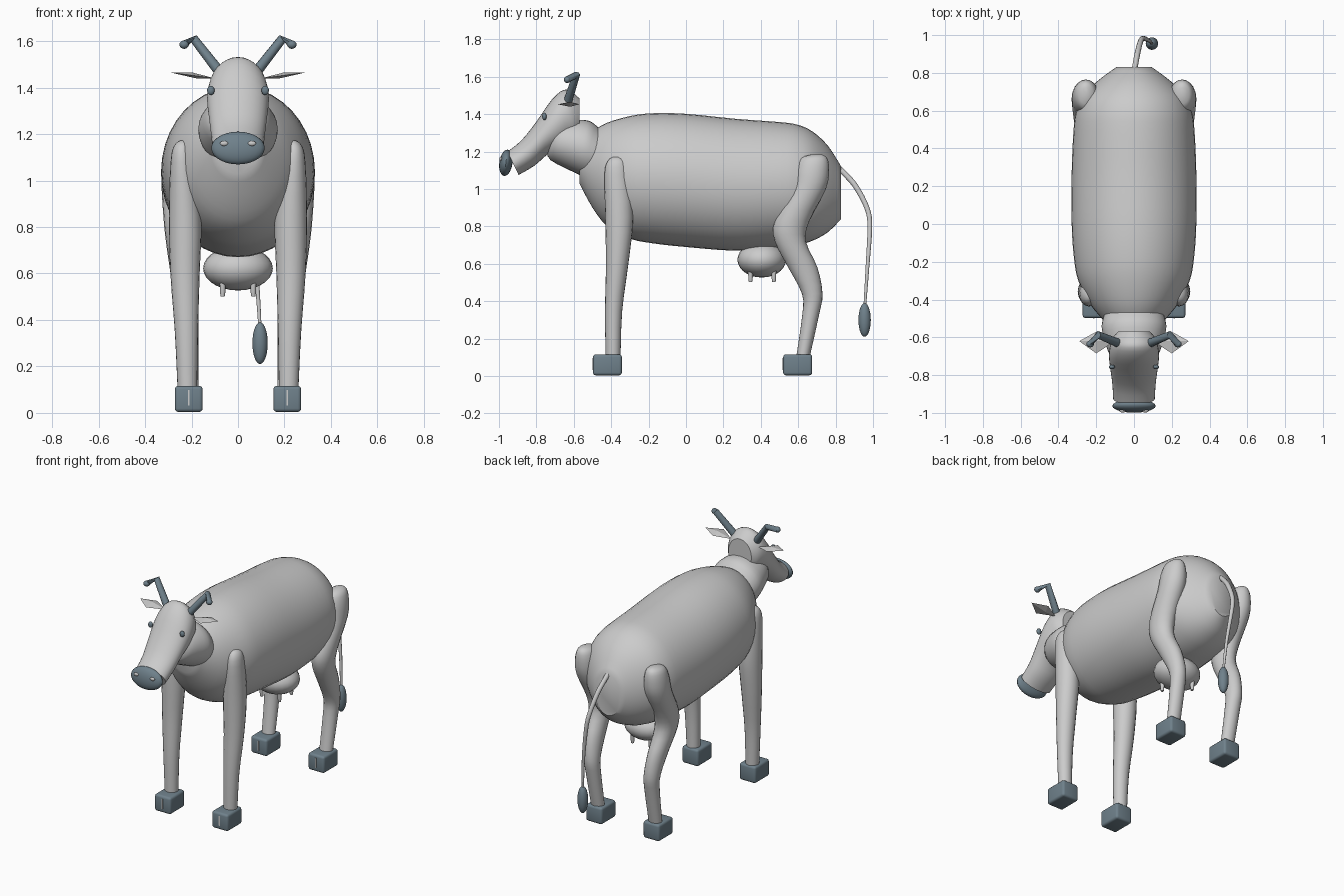
import bpy, bmesh, math
from mathutils import Vector, Matrix

if "Cube" in bpy.data.objects:
    bpy.data.objects.remove(bpy.data.objects["Cube"])

dark = bpy.data.materials.new("slate")
dark.diffuse_color = (0.16, 0.22, 0.26, 1)
dark.use_nodes = True
dark.node_tree.nodes["Principled BSDF"].inputs["Base Color"].default_value = dark.diffuse_color


def finish(name, bm, mat=None, angle=40):
    bmesh.ops.recalc_face_normals(bm, faces=bm.faces)
    me = bpy.data.meshes.new(name)
    bm.to_mesh(me)
    bm.free()
    ob = bpy.data.objects.new(name, me)
    bpy.context.collection.objects.link(ob)
    if mat:
        me.materials.append(mat)
    bpy.ops.object.select_all(action='DESELECT')
    ob.select_set(True)
    bpy.context.view_layer.objects.active = ob
    if angle:
        bpy.ops.object.shade_smooth_by_angle(angle=math.radians(angle))
    return ob


def refine(rows, steps=3):
    """Catmull-Rom interpolation between the key cross-sections."""
    out = []
    for i in range(len(rows) - 1):
        p0, p1, p2 = rows[max(i - 1, 0)], rows[i], rows[i + 1]
        p3 = rows[min(i + 2, len(rows) - 1)]
        for k in range(steps):
            t = k / steps
            out.append([0.5 * (2 * b + (c - a) * t + (2 * a - 5 * b + 4 * c - d) * t * t
                               + (3 * b - a - 3 * c + d) * t ** 3)
                        for a, b, c, d in zip(p0, p1, p2, p3)])
    return out + [list(rows[-1])]


def loft(name, rings):
    """Skin closed rings of points and cap both ends."""
    bm = bmesh.new()
    loops = [[bm.verts.new(p) for p in r] for r in rings]
    n = len(loops[0])
    for a, b in zip(loops, loops[1:]):
        for i in range(n):
            bm.faces.new((a[i], a[(i + 1) % n], b[(i + 1) % n], b[i]))
    bm.faces.new(loops[0])
    bm.faces.new(loops[-1])
    return finish(name, bm)


def trunk(name, rows, n=32):
    """Rows: top y, top z, bottom y, bottom z, half width."""
    rings = []
    for ty, tz, by, bz, w in refine(rows):
        ring = []
        for i in range(n):
            a = math.tau * i / n
            k = (1 + math.sin(a)) / 2
            ring.append((w * math.cos(a), by + (ty - by) * k, bz + (tz - bz) * k))
        rings.append(ring)
    return loft(name, rings)


def leg(name, rows, s, n=20):
    """Rows: centre x, y, z, radius x, radius y."""
    ang = [math.tau * i / n for i in range(n)]
    return loft(name, [[(s * (x + rx * math.cos(a)), y + ry * math.sin(a), z) for a in ang]
                       for x, y, z, rx, ry in refine(rows)])


def ball(name, loc, r, mat=None, tilt=0):
    bm = bmesh.new()
    m = Matrix.Translation(loc) @ Matrix.Rotation(tilt, 4, 'X') @ Matrix.Diagonal((*r, 1))
    bmesh.ops.create_uvsphere(bm, u_segments=24, v_segments=14, radius=1, matrix=m)
    return finish(name, bm, mat)


def box(name, loc, size, mat=None, bevel=0):
    bm = bmesh.new()
    bmesh.ops.create_cube(bm, size=1, matrix=Matrix.Translation(loc) @ Matrix.Diagonal((*size, 1)))
    if bevel:
        bmesh.ops.bevel(bm, geom=bm.edges[:], offset=bevel, segments=3, profile=0.5, affect='EDGES')
    return finish(name, bm, mat, 30)


def tube(name, pts, s=1, mat=None, steps=1, n=12):
    """Points: x, y, z, radius."""
    pts = refine(pts, steps)
    c = [Vector((s * p[0], p[1], p[2])) for p in pts]
    rings = []
    for i, p in enumerate(pts):
        d = (c[min(i + 1, len(c) - 1)] - c[max(i - 1, 0)]).normalized()
        u = d.cross(Vector((0.3, 1, 0.1))).normalized()
        v = d.cross(u)
        rings.append([c[i] + p[3] * (u * math.cos(math.tau * k / n) + v * math.sin(math.tau * k / n))
                      for k in range(n)])
    ob = loft(name, rings)
    if mat:
        ob.data.materials.append(mat)
    return ob


# Torso: y, top z, bottom z, half width
torso = [(-.57, 1.26, 1.03, .10), (-.5, 1.31, .90, .17), (-.42, 1.355, .80, .235),
         (-.3, 1.39, .735, .295), (-.18, 1.405, .71, .318), (0, 1.402, .69, .33),
         (.27, 1.375, .67, .33), (.5, 1.358, .685, .32), (.6, 1.343, .70, .305),
         (.68, 1.305, .725, .27), (.76, 1.23, .77, .19), (.83, 1.12, .84, .095)]
trunk("body", [(y, t, y, b, w) for y, t, b, w in torso], 40)

# Neck and head
trunk("neck", [(-.42, 1.28, -.5, 1.07, .15), (-.47, 1.33, -.54, 1.065, .165),
               (-.52, 1.365, -.60, 1.09, .17), (-.60, 1.37, -.725, 1.155, .14),
               (-.66, 1.36, -.745, 1.21, .11)])
trunk("head", [(-.57, 1.485, -.57, 1.28, .085), (-.61, 1.518, -.59, 1.26, .11),
               (-.655, 1.53, -.62, 1.25, .125), (-.72, 1.475, -.67, 1.22, .133),
               (-.80, 1.36, -.74, 1.185, .125), (-.88, 1.26, -.81, 1.125, .115),
               (-.955, 1.2, -.895, 1.075, .11)])
ball("muzzle", (0, -.963, 1.14), (.115, .035, .071), dark, math.radians(-8))

front = [(.237, -.37, 1.172, .012, .02), (.24, -.37, 1.15, .035, .048),
         (.24, -.37, 1.08, .05, .066), (.228, -.357, .85, .07, .075),
         (.228, -.368, .6, .063, .06), (.222, -.387, .35, .05, .046), (.218, -.39, .1, .042, .04)]
hind = [(.255, .70, 1.185, .015, .025), (.255, .685, 1.165, .05, .07),
        (.255, .675, 1.1, .07, .09), (.255, .655, 1.0, .075, .093),
        (.25, .567, .83, .07, .093), (.243, .558, .72, .065, .083),
        (.232, .625, .58, .056, .078), (.222, .675, .44, .05, .055),
        (.217, .667, .33, .047, .045), (.213, .625, .1, .044, .036)]

for s, side in ((1, "right"), (-1, "left")):
    # Legs and hooves
    leg("front_leg_" + side, front, s)
    leg("hind_leg_" + side, hind, s)
    for part, y in (("front", -.42), ("hind", .597)):
        box(f"{part}_hoof_{side}", (s * .212, y, .06), (.12, .155, .112), dark, .015)
        box(f"{part}_hoof_cleft_{side}", (s * .212, y - .077, .065), (.008, .008, .065))
    # Face details
    ball("eye_" + side, (s * .117, -.757, 1.388), (.016, .012, .02), dark)
    ball("nostril_" + side, (s * .06, -.99, 1.16), (.017, .008, .011))
    tube("horn_" + side, [(.085, -.63, 1.475, .023), (.19, -.587, 1.61, .02),
                          (.232, -.635, 1.585, .018)], s, dark)
    ball("horn_tip_" + side, (s * .232, -.635, 1.585), (.02, .018, .018), dark)
    # Flat diamond ear
    bm = bmesh.new()
    for p in ((.10, -.62, 1.44), (.29, -.62, 1.465), (.2, -.685, 1.453),
              (.2, -.57, 1.453), (.2, -.62, 1.466), (.18, -.62, 1.44)):
        bm.verts.new((s * p[0], p[1], p[2]))
    bmesh.ops.convex_hull(bm, input=bm.verts)
    finish("ear_" + side, bm, angle=0)
    # Teats
    for k, y in enumerate((.345, .47)):
        tube(f"teat_{side}_{k + 1}", [(.066, y, .59, .014), (.066, y, .52, .012),
                                      (.066, y, .502, .009)], s)

ball("udder", (0, .405, .622), (.15, .13, .095))

# Tail and tuft
tube("tail", [(0, .80, 1.13, .015), (.01, .86, 1.07, .015), (.02, .91, 1.01, .015),
              (.035, .967, .90, .014), (.05, .983, .80, .013), (.08, .97, .58, .01),
              (.095, .955, .36, .007)], steps=4)
ball("tail_tuft", (.095, .955, .30), (.033, .033, .09), dark)
